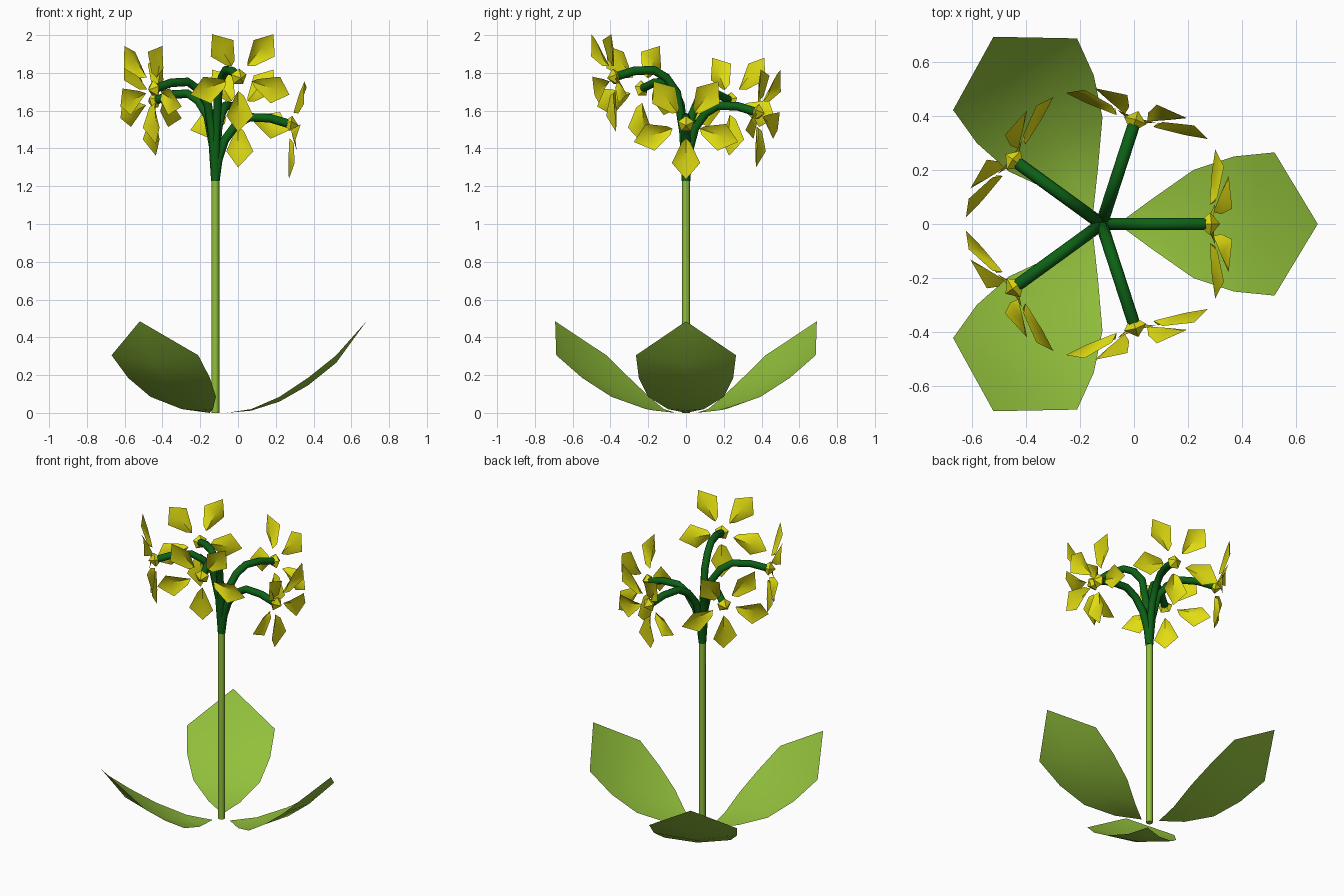
import bpy, math
from mathutils import Vector, Matrix

if "Cube" in bpy.data.objects:
    bpy.data.objects.remove(bpy.data.objects["Cube"])

CX = -0.12  # stem position on x


def material(name, rgb):
    m = bpy.data.materials.new(name)
    m.diffuse_color = (*rgb, 1)
    m.use_nodes = True
    m.node_tree.nodes["Principled BSDF"].inputs["Base Color"].default_value = m.diffuse_color
    return m


LEAF = material("leaf green", (0.29, 0.53, 0.045))
DARK = material("dark green", (0.004, 0.12, 0.008))
YELLOW = material("petal yellow", (0.75, 0.72, 0.006))


def add_mesh(name, verts, faces, mat, matrix, angle=40):
    me = bpy.data.meshes.new(name)
    me.from_pydata([matrix @ Vector(v) for v in verts], [], faces)
    me.materials.append(mat)
    ob = bpy.data.objects.new(name, me)
    bpy.context.collection.objects.link(ob)
    bpy.ops.object.select_all(action='DESELECT')
    bpy.context.view_layer.objects.active = ob
    ob.select_set(True)
    bpy.ops.object.shade_smooth_by_angle(angle=math.radians(angle))
    return ob


def tube(name, points, radius, mat, matrix, sides=8):
    # sweep a ring along a path in the local xz plane
    verts, faces = [], []
    n = len(points)
    P = [Vector((x, 0, z)) for x, z in points]
    for i, p in enumerate(P):
        t = (P[min(i + 1, n - 1)] - P[max(i - 1, 0)]).normalized()
        side = Vector((0, 1, 0))
        up = t.cross(side)
        for k in range(sides):
            a = math.tau * k / sides
            verts.append(p + radius * (math.cos(a) * side + math.sin(a) * up))
    for i in range(n - 1):
        for k in range(sides):
            a, b = i * sides + k, i * sides + (k + 1) % sides
            faces.append((a, b, b + sides, a + sides))
    faces.append(tuple(reversed(range(sides))))
    faces.append(tuple(range((n - 1) * sides, n * sides)))
    return add_mesh(name, verts, faces, mat, matrix, 50)


def blade(name, base, rows, tip, mat, matrix):
    # cupped sheet: rows of (left edge, middle, right edge) between base and tip
    # row = (along, half width, edge height, middle height)
    verts = [base]
    for r, w, ze, zm in rows:
        verts += [(r, w, ze), (r, 0, zm), (r, -w, ze)]
    verts.append(tip)
    last = len(verts) - 1
    faces = [(0, 2, 1), (0, 3, 2)]
    for i in range(len(rows) - 1):
        a = 1 + 3 * i
        for j in (a, a + 1):
            faces.append((j, j + 1, j + 4, j + 3))
    a = last - 3
    faces += [(a, a + 1, last), (a + 1, a + 2, last)]
    return add_mesh(name, verts, faces, mat, matrix, 50)


def around(deg):
    return Matrix.Translation((CX, 0, 0)) @ Matrix.Rotation(math.radians(deg), 4, 'Z')


# Stem
tube("stem", [(0, 0), (0, 1.23)], 0.021, LEAF, around(0))

# Three cupped leaves
for i in range(3):
    blade(f"leaf_{i + 1}", (0.06, 0, 0.0),
          [(0.19, 0.095, 0.02, 0.012), (0.34, 0.20, 0.085, 0.06),
           (0.49, 0.25, 0.185, 0.145), (0.64, 0.265, 0.305, 0.265)],
          (0.80, 0, 0.485), LEAF, around(120 * i))

# Five arching flower stalks, each taller than the last, with a flower at its end
TILT = math.radians(9)
for i in range(5):
    e = 0.0625 * i
    M = around(72 * i)
    path = [(0, 0), (0.015, 0.11 + 0.6 * e), (0.05, 0.215 + e), (0.11, 0.295 + e),
            (0.18, 0.335 + e), (0.29, 0.33 + e), (0.39, 0.30 + e)]
    tube(f"flower_stalk_{i + 1}", [(r, 1.23 + z) for r, z in path], 0.023, DARK, M)

    # flower frame: local z points out along the stalk, local x points up
    out = Vector((math.cos(TILT), 0, -math.sin(TILT)))
    up = Vector((math.sin(TILT), 0, math.cos(TILT)))
    F = Matrix((up, out.cross(up), out)).transposed().to_4x4()
    F = M @ Matrix.Translation((0.39, 0, 1.53 + e)) @ F

    # five-sided heart
    ring = [(0.045 * math.cos(math.tau * k / 5), 0.045 * math.sin(math.tau * k / 5), 0.01)
            for k in range(5)]
    faces = [(k, (k + 1) % 5, 5) for k in range(5)] + [((k + 1) % 5, k, 6) for k in range(5)]
    add_mesh(f"flower_heart_{i + 1}", ring + [(0, 0, 0.05), (0, 0, -0.035)], faces, YELLOW, F, 30)

    # five kite-shaped petals, one pointing straight down
    for k in range(5):
        R = F @ Matrix.Rotation(math.radians(180 + 72 * k), 4, 'Z')
        blade(f"petal_{i + 1}_{k + 1}", (0.075, 0, 0.015),
              [(0.095, 0.024, 0.040, 0.016), (0.20, 0.075, 0.062, 0.028)],
              (0.29, 0, 0.045), YELLOW, R)
